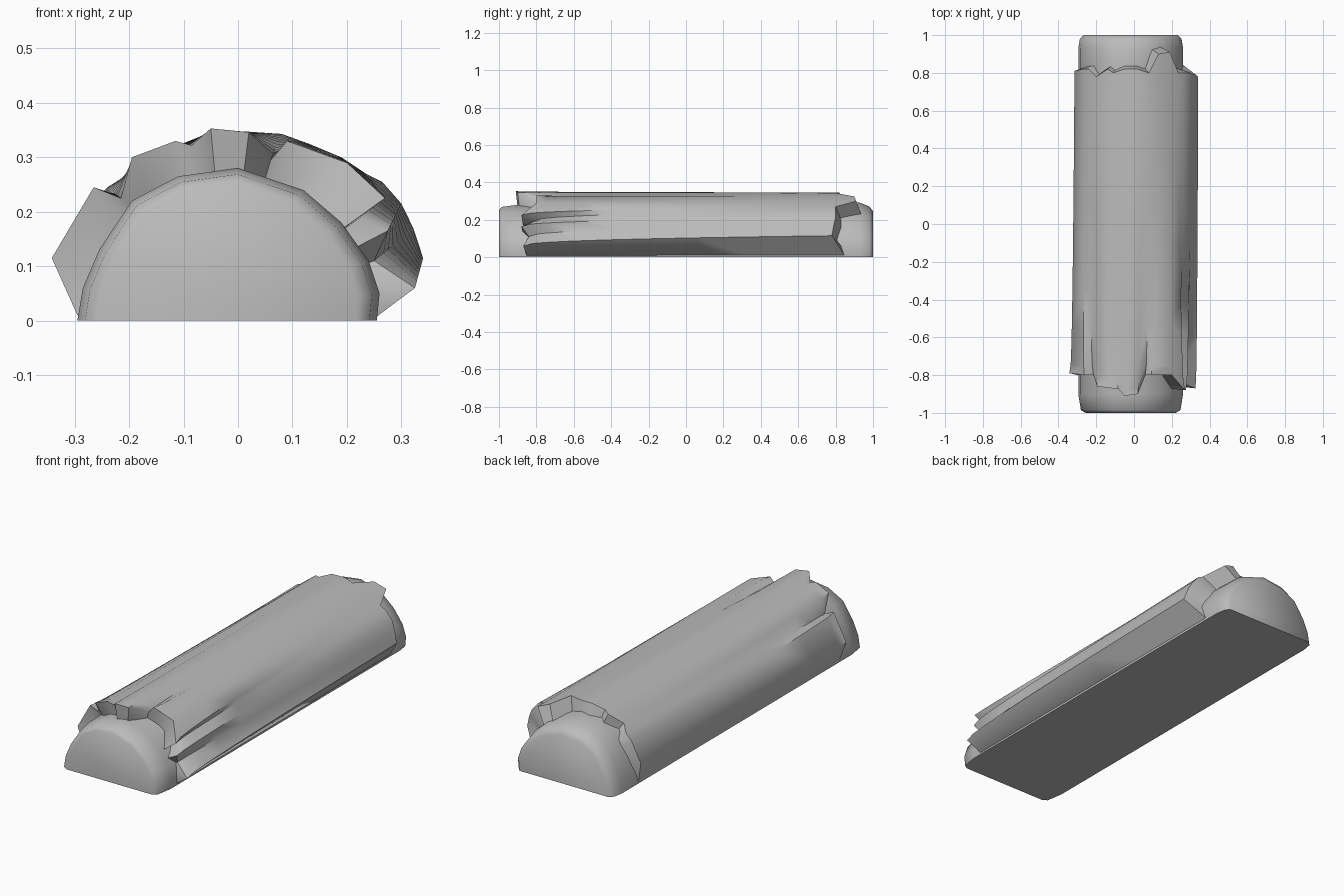
import bpy
import bmesh
import math

default = bpy.data.objects.get("Cube")
if default:
    bpy.data.objects.remove(default, do_unlink=True)

grey = bpy.data.materials.new("plain grey")
grey.use_nodes = True
grey.diffuse_color = (0.5, 0.5, 0.5, 1)
grey.node_tree.nodes["Principled BSDF"].inputs["Base Color"].default_value = (0.5, 0.5, 0.5, 1)


def loft(name, rings, cap_ends, angle):
    """Skin a list of closed rings that all have the same number of points."""
    bm = bmesh.new()
    loops = [[bm.verts.new(point) for point in ring] for ring in rings]
    count = len(loops[0])
    for first, second in zip(loops, loops[1:]):
        for i in range(count):
            j = (i + 1) % count
            bm.faces.new((first[i], first[j], second[j], second[i]))
    if cap_ends:
        bm.faces.new(loops[0])
        bm.faces.new(loops[-1])
    bmesh.ops.recalc_face_normals(bm, faces=bm.faces)
    mesh = bpy.data.meshes.new(name)
    bm.to_mesh(mesh)
    bm.free()
    mesh.materials.append(grey)
    obj = bpy.data.objects.new(name, mesh)
    bpy.context.collection.objects.link(obj)
    bpy.ops.object.select_all(action="DESELECT")
    obj.select_set(True)
    bpy.context.view_layer.objects.active = obj
    bpy.ops.object.shade_smooth_by_angle(angle=math.radians(angle))
    return obj


# Split log core: a flat-bottomed half round with softened ends
half_round = [(-.295, 0), (-.285, .06), (-.255, .13), (-.195, .22), (-.11, .265), (0, .28),
              (.12, .24), (.19, .18), (.24, .11), (.26, .05), (.255, 0)]


def core_ring(y, width, height):
    centre = -0.02
    return [(centre + (x - centre) * width, y, z * height) for x, z in half_round]


core_stations = [(-1, .86, .9), (-.985, .95, .96), (-.9, 1, 1), (0, 1, 1),
                 (.85, 1, 1.07), (.93, 1, 1.04), (.98, .97, .97), (1, .9, .88)]
loft("log_core", [core_ring(*station) for station in core_stations], True, 60)

# Bark sleeve: ragged front edge blending into a smoother back edge
front_edge = [(-.295, -.8, .01), (-.342, -.79, .115), (-.265, -.8, .245), (-.215, -.8, .225),
              (-.195, -.86, .3), (-.115, -.87, .33), (-.085, -.87, .322), (-.05, -.91, .353),
              (.02, -.9, .346), (.06, -.8, .295), (.09, -.8, .33), (.2, -.8, .29),
              (.27, -.88, .225), (.225, -.82, .19), (.275, -.88, .165), (.25, -.84, .11),
              (.325, -.87, .06), (.25, -.85, .004)]
back_edge = [(-.295, .8, .01), (-.315, .81, .11), (-.27, .82, .215), (-.24, .82, .245),
             (-.2, .78, .27), (-.14, .82, .315), (-.11, .8, .322), (-.05, .82, .346),
             (.02, .82, .347), (.08, .8, .343), (.13, .9, .325), (.19, .91, .3),
             (.235, .8, .27), (.265, .8, .255), (.3, .8, .215), (.322, .79, .17),
             (.34, .78, .115), (.25, .85, .004)]


def bark_ring(t):
    fade = t ** 0.4
    ring = []
    for a, b in zip(front_edge, back_edge):
        ring.append((a[0] + (b[0] - a[0]) * fade,
                     a[1] + (b[1] - a[1]) * t,
                     a[2] + (b[2] - a[2]) * fade))
    return ring


def tucked(ring, shift):
    """Fold an edge of the bark inward so that it meets the core."""
    return [(-.02 + (x + .02) * .72, y + shift, max(.004, z * .74)) for x, y, z in ring]


steps = [0, .03, .08, .16, .28, .42, .56, .7, .84, .95, 1]
sleeve = [bark_ring(t) for t in steps]
rings = [tucked(sleeve[0], .01)] + sleeve + [tucked(sleeve[-1], .03)]
loft("bark_sleeve", rings, False, 50)
